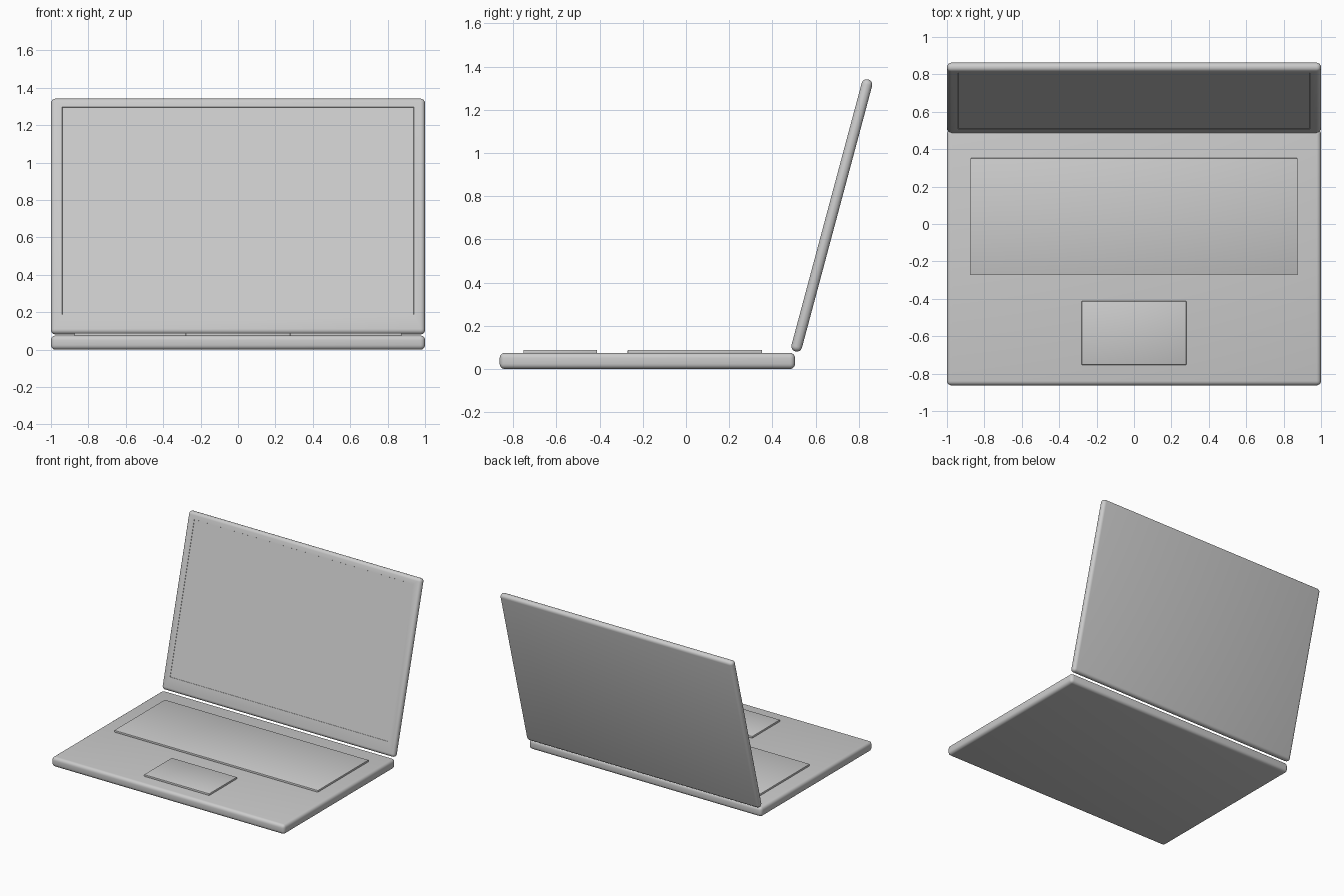
import bpy, bmesh, math
from mathutils import Vector

if "Cube" in bpy.data.objects:
    bpy.data.objects.remove(bpy.data.objects["Cube"])


def rounded_box(name, lo, hi, radius, segments=4, screen=None):
    """Box from corner lo to corner hi with rounded edges; screen = recessed panel on the -y side."""
    lo, hi = Vector(lo), Vector(hi)
    bm = bmesh.new()
    bmesh.ops.create_cube(bm, size=1)
    for v in bm.verts:
        v.co = (lo + hi) / 2 + v.co * (hi - lo)
    bmesh.ops.bevel(bm, geom=bm.edges[:], offset=radius, segments=segments,
                    profile=0.5, affect='EDGES')
    if screen:
        x, z0, z1, depth = screen
        bm.normal_update()
        face = max((f for f in bm.faces if f.normal.y < -0.9), key=lambda f: f.calc_area())
        bmesh.ops.inset_region(bm, faces=[face], thickness=0.02)
        mid = face.calc_center_median()
        for v in face.verts:
            v.co.x = math.copysign(x, v.co.x)
            v.co.z = z1 if v.co.z > mid.z else z0
        bmesh.ops.inset_region(bm, faces=[face], thickness=0.001, depth=-depth)
    mesh = bpy.data.meshes.new(name)
    bm.to_mesh(mesh)
    bm.free()
    obj = bpy.data.objects.new(name, mesh)
    bpy.context.collection.objects.link(obj)
    bpy.ops.object.select_all(action='DESELECT')
    obj.select_set(True)
    bpy.context.view_layer.objects.active = obj
    bpy.ops.object.shade_smooth_by_angle(angle=math.radians(40))
    return obj


# Lower body
rounded_box("base", (-1, -0.863, 0), (1, 0.505, 0.075), 0.024)

# Thin raised panels on the deck
rounded_box("keyboard", (-0.875, -0.27, 0.07), (0.875, 0.352, 0.089), 0.004, 2)
rounded_box("trackpad", (-0.28, -0.753, 0.07), (0.28, -0.412, 0.089), 0.004, 2)

# Lid with recessed screen, leaning back about its lower edge
lid = rounded_box("screen_lid", (-1, -0.025, -0.025), (1, 0.025, 1.278), 0.0235,
                  screen=(0.94, 0.077, 1.226, 0.002))
lid.location = (0, 0.513, 0.106)
lid.rotation_euler.x = math.radians(-15)
